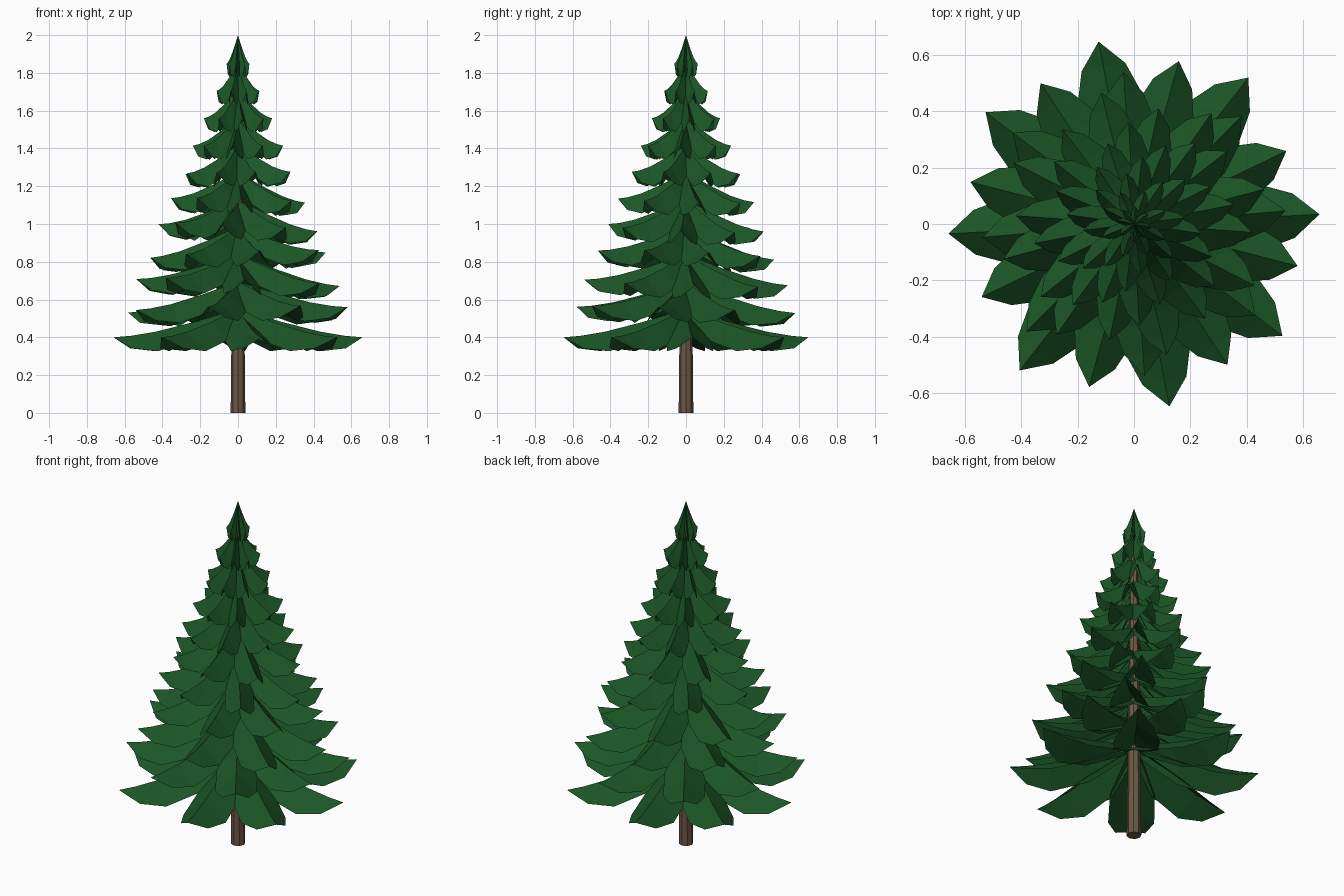
import bpy, bmesh, math
from mathutils import Matrix, Vector

if "Cube" in bpy.data.objects:
    bpy.data.objects.remove(bpy.data.objects["Cube"])


def material(name, rgb):
    m = bpy.data.materials.new(name)
    m.diffuse_color = (*rgb, 1)
    m.use_nodes = True
    m.node_tree.nodes["Principled BSDF"].inputs["Base Color"].default_value = m.diffuse_color
    return m


GREEN = material("needle_green", (0.011, 0.092, 0.02))
BROWN = material("bark_brown", (0.15, 0.098, 0.058))

# Bough stations: (radius share, ridge height, edge half width, edge height)
# Heights are relative to the upturned tip; widths are shares of tier radius.
STATIONS = [(0.0, 0.15, 0.04, 0.11),
            (0.36, 0.08, 0.18, -0.015),
            (0.66, 0.030, 0.185, -0.073),
            (0.86, 0.008, 0.12, -0.058)]
ANGLES = (3, 52, 101, 143)      # uneven spacing, repeated on the far side
# Turn of each tier: staggered low down, swirling slowly higher up
TURNS = (0, 22.6, 42, 52, 75, 90, 105, 120, 135, 150, 165)
# Slight lean of some tiers: tip rise towards +x and +y
LEAN = {1: (0.01, -0.02), 2: (-0.017, -0.016), 3: (0.02, -0.02),
        4: (-0.02, -0.016), 5: (-0.01, -0.01), 6: (0.005, -0.005)}


def add_bough(bm, radius, tip_z, angle, lean):
    """One folded leaf-shaped bough: a central ridge with drooping sides."""
    turn = Matrix.Rotation(math.radians(angle), 3, 'Z')

    def vert(x, y, z):
        p = turn @ Vector((x, y, z))
        p.z += (p.x * lean[0] + p.y * lean[1]) / radius
        return bm.verts.new(p)

    rows = []
    for s, ridge, half, edge in STATIONS:
        x = s * radius
        rows.append((vert(x, half * radius, tip_z + edge),
                     vert(x, 0, tip_z + ridge),
                     vert(x, -half * radius, tip_z + edge)))
    tip = vert(radius, 0, tip_z)
    # Wound so that the boughs face upward
    for a, b in zip(rows, rows[1:]):
        bm.faces.new((b[0], b[1], a[1], a[0])[::-1])
        bm.faces.new((b[1], b[2], a[2], a[1])[::-1])
    last = rows[-1]
    bm.faces.new((last[0], last[1], tip))
    bm.faces.new((last[1], last[2], tip))


def build_object(name, bm, mat):
    mesh = bpy.data.meshes.new(name)
    bm.to_mesh(mesh)
    bm.free()
    mesh.materials.append(mat)
    obj = bpy.data.objects.new(name, mesh)
    bpy.context.collection.objects.link(obj)


# Tiers of boughs, shrinking upward
for k, spin in enumerate(TURNS):
    bm = bmesh.new()
    radius = 0.66 - 0.0598 * k
    for a in ANGLES:
        for side in (0, 180):
            add_bough(bm, radius, 0.40 + 0.145 * k, a + side + spin,
                      LEAN.get(k, (0, 0)))
    for f in bm.faces:
        f.normal_update()
    bmesh.ops.reverse_faces(bm, faces=[f for f in bm.faces if f.normal.z < 0])
    build_object(f"bough_tier_{k + 1}", bm, GREEN)

# Trunk: slim prism running up inside the foliage
bm = bmesh.new()
bmesh.ops.create_cone(bm, cap_ends=True, segments=8, radius1=0.039, radius2=0.02,
                      depth=1.8, matrix=Matrix.Translation((0, 0, 0.9)))
build_object("trunk", bm, BROWN)
